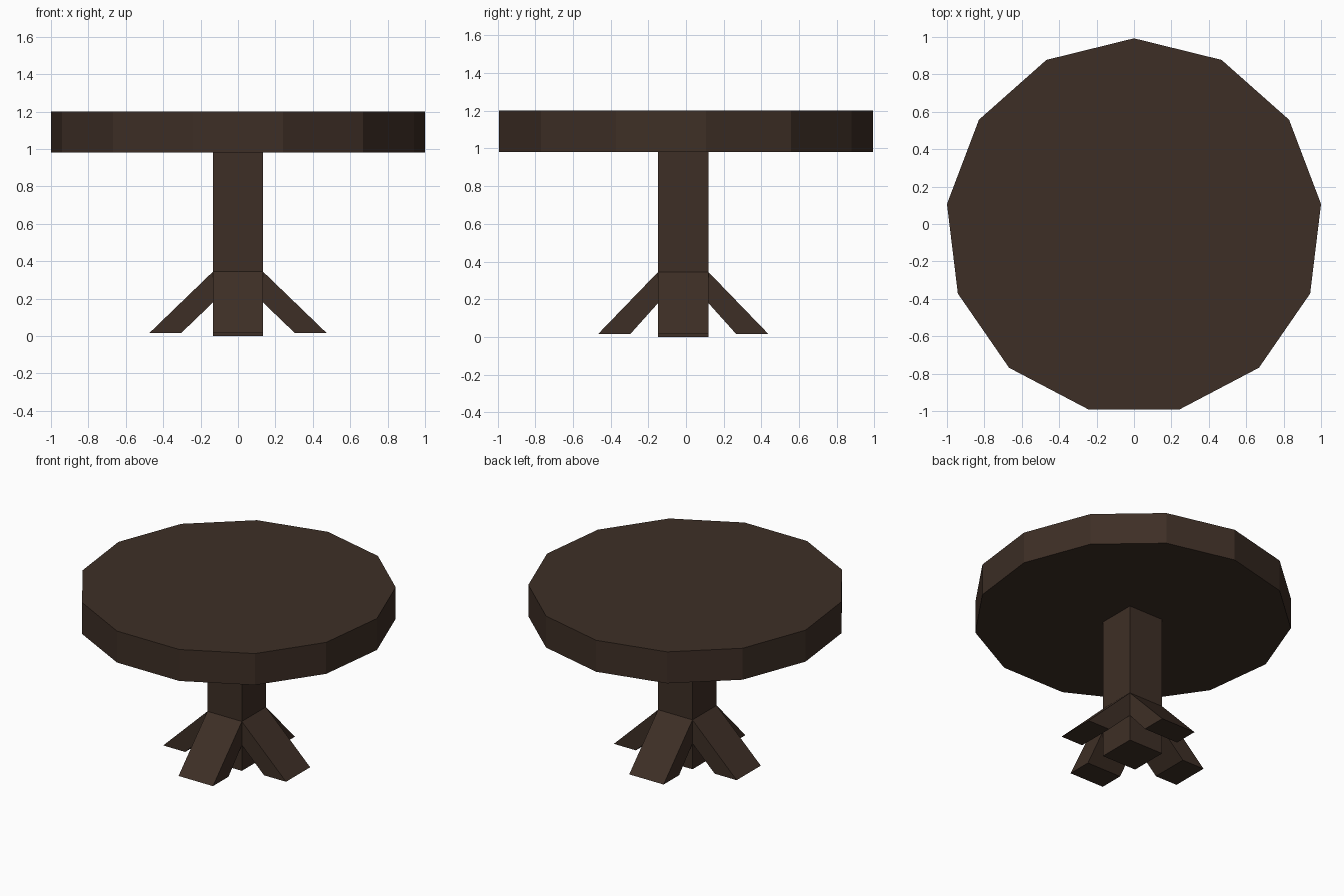
import bpy
from math import pi, cos, sin

if "Cube" in bpy.data.objects:
    bpy.data.objects.remove(bpy.data.objects["Cube"])

CY = -0.0146          # shared axis of top, column and legs
HW = 0.133            # half width of the column

wood = bpy.data.materials.new("dark brown wood")
wood.diffuse_color = (0.048, 0.028, 0.019, 1)
wood.use_nodes = True
wood.node_tree.nodes["Principled BSDF"].inputs["Base Color"].default_value = wood.diffuse_color


def prism(name, ring, offset):
    """Extrude a ring of points along an offset vector into a closed solid."""
    n = len(ring)
    far = [tuple(a + b for a, b in zip(p, offset)) for p in ring]
    faces = [tuple(range(n))[::-1], tuple(range(n, 2 * n))]
    faces += [(i, (i + 1) % n, n + (i + 1) % n, n + i) for i in range(n)]
    mesh = bpy.data.meshes.new(name)
    mesh.from_pydata(list(ring) + far, [], faces)
    mesh.materials.append(wood)
    obj = bpy.data.objects.new(name, mesh)
    obj.location.y = CY
    bpy.context.collection.objects.link(obj)
    return obj


# Thirteen-sided table top
R = 1.0073
angles = [pi / 2 + 2 * pi * k / 13 for k in range(13)]
prism("table_top", [(R * cos(a), R * sin(a), 0.98) for a in angles], (0, 0, 0.22))

# Square column
prism("column", [(-HW, -HW, 0), (HW, -HW, 0), (HW, HW, 0), (-HW, HW, 0)], (0, 0, 0.98))

# Four slanted legs, as wide as the column; the side pair reaches slightly further
legs = [("right_leg", 0, 0.475, 0.305), ("back_leg", 1, 0.452, 0.281),
        ("left_leg", 2, 0.475, 0.305), ("front_leg", 3, 0.452, 0.281)]
for name, turn, outer, inner in legs:
    profile = [(HW, 0.18), (inner, 0.015), (outer, 0.015), (HW, 0.345)]
    leg = prism(name, [(x, HW, z) for x, z in profile][::-1], (0, -2 * HW, 0))
    leg.rotation_euler.z = turn * pi / 2

# Make every face point outwards
import bmesh
for obj in bpy.context.collection.objects:
    bm = bmesh.new()
    bm.from_mesh(obj.data)
    bmesh.ops.recalc_face_normals(bm, faces=bm.faces)
    bm.to_mesh(obj.data)
    bm.free()
